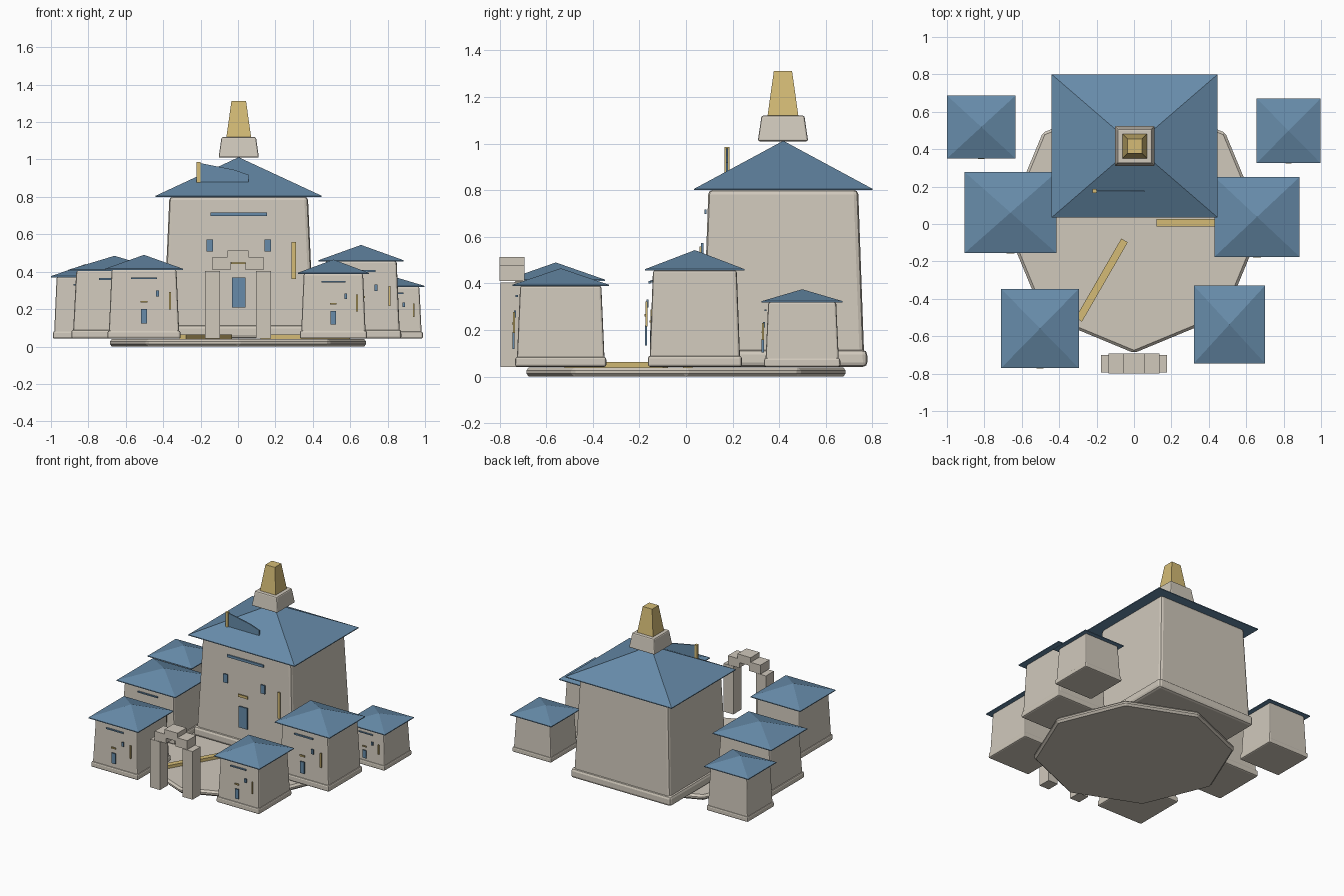
import bpy, bmesh, math

if "Cube" in bpy.data.objects:
    bpy.data.objects.remove(bpy.data.objects["Cube"])


def material(name, rgb):
    m = bpy.data.materials.new(name)
    m.diffuse_color = (*rgb, 1)
    m.use_nodes = True
    m.node_tree.nodes["Principled BSDF"].inputs["Base Color"].default_value = m.diffuse_color
    return m


STONE = material("pale_stone", (0.63, 0.58, 0.50))
BLUE = material("slate_blue", (0.135, 0.26, 0.40))
GOLD = material("gold", (0.66, 0.50, 0.18))


def finish(name, bm, mat, bevel=0, segments=2):
    bmesh.ops.recalc_face_normals(bm, faces=bm.faces)
    me = bpy.data.meshes.new(name)
    bm.to_mesh(me)
    bm.free()
    me.materials.append(mat)
    ob = bpy.data.objects.new(name, me)
    bpy.context.collection.objects.link(ob)
    if bevel:
        mod = ob.modifiers.new("soft_edges", "BEVEL")
        mod.width, mod.segments = bevel, segments
    return ob


def frustum(name, x, y, z0, z1, lower, upper, mat, bevel=0):
    """Rectangular block tapering from lower half sizes to upper half sizes."""
    bm = bmesh.new()
    bmesh.ops.create_cube(bm, size=2)
    for v in bm.verts:
        h = upper if v.co.z > 0 else lower
        v.co = (x + v.co.x * h[0], y + v.co.y * h[1], z1 if v.co.z > 0 else z0)
    return finish(name, bm, mat, bevel)


def box(name, x0, x1, y0, y1, z0, z1, mat, bevel=0):
    h = ((x1 - x0) / 2, (y1 - y0) / 2)
    return frustum(name, (x0 + x1) / 2, (y0 + y1) / 2, z0, z1, h, h, mat, bevel)


def roof(name, x, y, hx, hy, z0, z1):
    """Pyramid roof with a thin eave edge."""
    bm = bmesh.new()
    rings = []
    for z in (z0, z0 + 0.006):
        rings.append([bm.verts.new((x + a * hx, y + b * hy, z))
                      for a, b in ((-1, -1), (1, -1), (1, 1), (-1, 1))])
    tip = bm.verts.new((x, y, z1))
    bm.faces.new(rings[0])
    for i in range(4):
        j = (i + 1) % 4
        bm.faces.new((rings[0][i], rings[0][j], rings[1][j], rings[1][i]))
        bm.faces.new((rings[1][i], rings[1][j], tip))
    finish(name, bm, BLUE)


def house(name, x0, x1, y0, y1, eave, peak, plinth_top, both_windows=False):
    """Tapered hall with plinth, pyramid roof and front fittings."""
    x, y, hx, hy = (x0 + x1) / 2, (y0 + y1) / 2, (x1 - x0) / 2, (y1 - y0) / 2
    z0 = 0.042
    H = eave - z0
    r = 0.04 * hx / 0.445 + 0.004
    frustum(name + "_plinth", x, y, z0, plinth_top, (hx * .945, hy * .945),
            (hx * .94, hy * .94), STONE, r * 0.45)
    frustum(name + "_walls", x, y, z0 + 0.015, eave + 0.002, (hx * .91, hy * .91),
            (hx * .835, hy * .84), STONE, r * 0.45)
    roof(name + "_roof", x, y, hx, hy, eave, peak)
    # part, x range, height range, distance forward, colour
    fittings = [("slit_window", -.34, .34, .865, .89, .93, BLUE),
                ("door", -.08, .08, .22, .43, 1.0, BLUE),
                ("lintel", -.09, .09, .525, .55, 1.01, GOLD),
                ("window", .31, .39, .615, .70, .97, BLUE),
                ("banner_bar", .64, .69, .42, .68, .99, GOLD)]
    if both_windows:
        fittings.append(("left_window", -.39, -.31, .615, .70, .97, BLUE))
    k = 0.95 if both_windows else 1.0
    for part, a, b, c, d, f, mat in fittings:
        front = y - hy * f * k
        box(name + "_" + part, x + a * hx, x + b * hx, front, front + 0.009,
            z0 + c * H, z0 + d * H, mat)


# Octagonal courtyard slab
bm = bmesh.new()
bmesh.ops.create_cone(bm, cap_ends=True, segments=8, radius1=0.69, radius2=0.69, depth=0.04)
for v in bm.verts:
    a = round(math.atan2(v.co.y, v.co.x) / (math.pi / 4)) * math.pi / 4
    v.co = (0.69 * math.cos(a), 0.69 * math.sin(a), v.co.z + 0.02)
finish("courtyard_slab", bm, STONE, 0.014, 1)

# Great hall and its ring of smaller houses
house("great_hall", -.44, .447, .035, .80, .80, 1.012, .115, True)
house("back_left_house", -1.0, -.633, .35, .687, .37, .44, .082)
house("mid_left_house", -.905, -.415, -.155, .277, .405, .485, .09)
house("front_left_house", -.71, -.295, -.77, -.347, .41, .49, .085)
house("front_right_house", .32, .70, -.745, -.33, .388, .465, .085)
house("mid_right_house", .43, .886, -.176, .252, .455, .543, .09)
house("back_right_house", .655, .998, .325, .672, .318, .375, .08)

# Spire on the great hall
frustum("spire_base", .004, .416, 1.01, 1.12, (.108, .108), (.092, .092), STONE, .008)
frustum("spire", .004, .416, 1.12, 1.312, (.066, .066), (.039, .039), GOLD)

# Pennant on a pole
box("flag_pole", -.222, -.20, .165, .187, .872, .986, GOLD)
bm = bmesh.new()
outline = ((-.20, .878), (.056, .878), (.056, .918), (-.02, .945), (-.20, .98))
face = bm.faces.new([bm.verts.new((px, .171, pz)) for px, pz in outline])
ext = bmesh.ops.extrude_face_region(bm, geom=[face])
for v in ext["geom"]:
    if isinstance(v, bmesh.types.BMVert):
        v.co.y += 0.009
finish("flag", bm, BLUE)

# Entrance gate
for side, s in (("left", -1), ("right", 1)):
    px = sorted((s * .095, s * .177))
    box("gate_pillar_" + side, *px, -.795, -.70, .042, .405, STONE)
    bx = sorted((s * .04, s * .136))
    box("gate_block_" + side, *bx, -.80, -.693, .41, .478, STONE)
box("gate_keystone", -.055, .055, -.80, -.693, .45, .513, STONE)

# Gold paths laid on the courtyard
box("side_path", .12, .60, -.013, .027, .036, .063, GOLD)
path = box("diagonal_path", -.245, .245, -.02, .02, .036, .063, GOLD)
path.location = (-.173, -.30, 0)
path.rotation_euler.z = math.radians(60)
